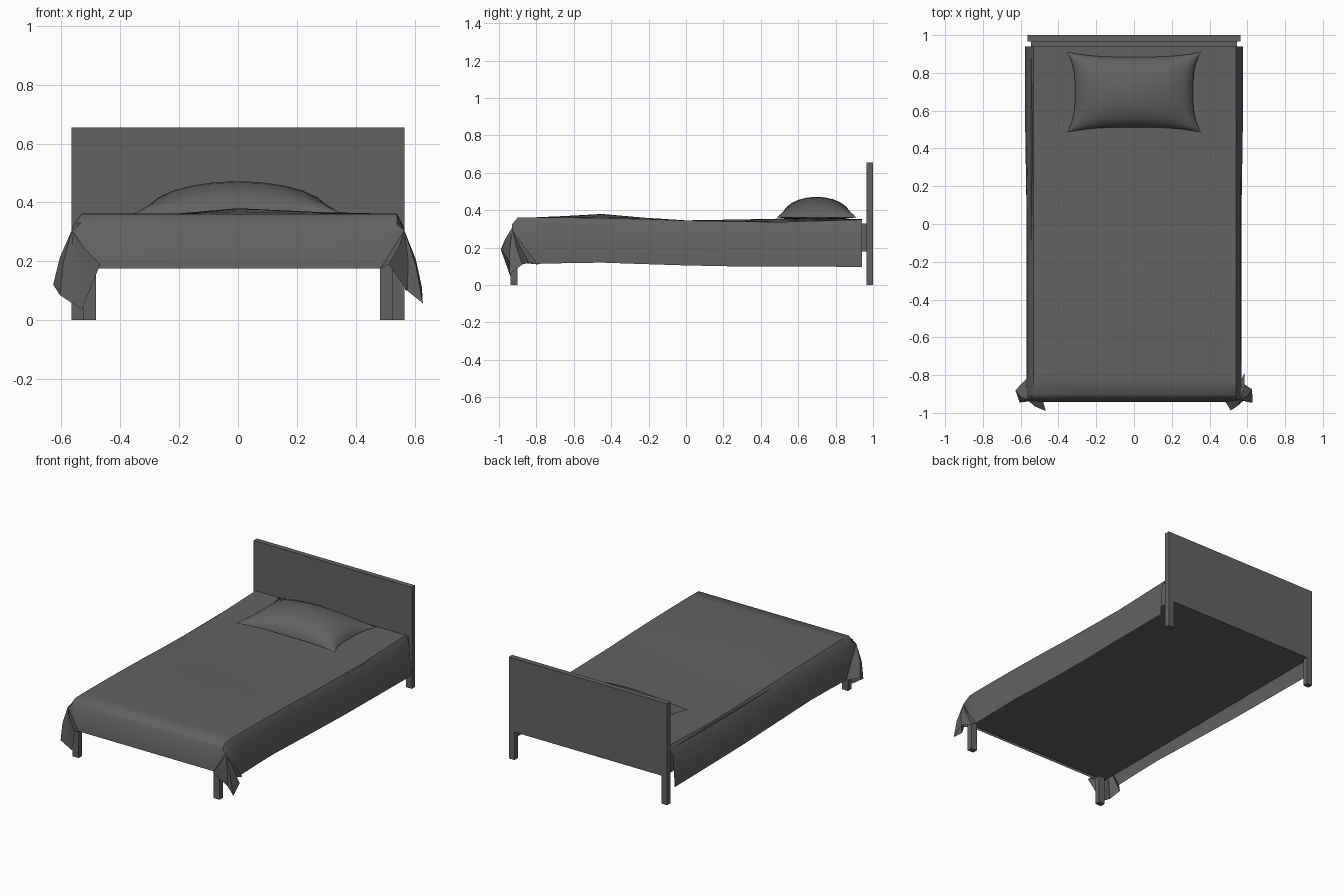
import bpy, bmesh, math

if "Cube" in bpy.data.objects:
    bpy.data.objects.remove(bpy.data.objects["Cube"])

grey = bpy.data.materials.new("dark grey")
grey.diffuse_color = (0.125, 0.122, 0.117, 1)
grey.use_nodes = True
grey.node_tree.nodes["Principled BSDF"].inputs["Base Color"].default_value = grey.diffuse_color


def finish(name, bm, smooth=None):
    bmesh.ops.recalc_face_normals(bm, faces=bm.faces)
    me = bpy.data.meshes.new(name)
    bm.to_mesh(me)
    bm.free()
    me.materials.append(grey)
    ob = bpy.data.objects.new(name, me)
    bpy.context.collection.objects.link(ob)
    if smooth:
        bpy.ops.object.select_all(action='DESELECT')
        ob.select_set(True)
        bpy.context.view_layer.objects.active = ob
        bpy.ops.object.shade_smooth_by_angle(angle=math.radians(smooth))
    return ob


def box(name, lo, hi):
    bm = bmesh.new()
    bmesh.ops.create_cube(bm, size=1)
    for v in bm.verts:
        v.co = [(lo[i] + hi[i]) / 2 + v.co[i] * (hi[i] - lo[i]) for i in range(3)]
    return finish(name, bm)


# Headboard, frame and legs
box("headboard", (-0.565, 0.966, 0.18), (0.565, 1.0, 0.655))
box("bed_frame", (-0.545, -0.925, 0.18), (0.545, 0.966, 0.33))
for side, s in (("left", -1), ("right", 1)):
    a, b = sorted((s * 0.565, s * 0.525))
    box(side + "_back_leg", (a, 0.966, 0), (b, 1.0, 0.18))
    a, b = sorted((s * 0.525, s * 0.482))
    box(side + "_front_leg", (a, -0.937, 0), (b, -0.902, 0.2))

# Blanket: cross-sections lofted along the bed
# y, side edge height, middle height, hem height (0 = no hem), hem half width
rows = [(0.94, 0.35, 0.352, 0.097, 0.578), (0.5, 0.337, 0.355, 0.10, 0.576),
        (0.25, 0.34, 0.35, 0.10, 0.572), (0.0, 0.345, 0.346, 0.105, 0.568),
        (-0.22, 0.353, 0.36, 0.112, 0.568), (-0.45, 0.358, 0.38, 0.12, 0.568),
        (-0.65, 0.361, 0.369, 0.117, 0.568), (-0.82, 0.362, 0.361, 0.113, 0.57),
        (-0.90, 0.36, 0.36, 0, 0), (-0.93, 0.325, 0.325, 0, 0)]
bm = bmesh.new()
grid = []
for y, ze, zm, zh, w in rows:
    zq = ze + 0.4 * (zm - ze)
    shoulder = ze - (0.05 if y > -0.92 else 0.02)
    pts = [(-w, zh), (-0.565, shoulder), (-0.532, ze), (-0.25, ze), (0, zm),
           (0.28, zq), (0.54, ze), (0.565, shoulder), (w, zh)]
    grid.append([bm.verts.new((x, y, z)) if z > 0 else None for x, z in pts])
# front drop
grid.append([None] * 2 + [bm.verts.new((x, -0.943, 0.176))
                          for x in (-0.48, -0.25, 0, 0.25, 0.485)] + [None] * 2)
for r0, r1 in zip(grid, grid[1:]):
    for i in range(8):
        quad = (r0[i], r0[i + 1], r1[i + 1], r1[i])
        if all(quad):
            bm.faces.new(quad)

# loose folds at the two foot corners, fanned out from the corner
folds = {0: [(-0.628, -0.88, 0.12), (-0.605, -0.945, 0.085), (-0.53, -0.935, 0.035),
             (-0.468, -0.99, 0.19)],
         8: [(0.585, -0.79, 0.11), (0.572, -0.84, 0.12), (0.625, -0.875, 0.11),
             (0.628, -0.945, 0.057), (0.575, -0.93, 0.10), (0.512, -0.987, 0.19)]}
for col, pts in folds.items():
    near, inner = (1, 2) if col == 0 else (7, 6)
    c = grid[9][near]
    bm.faces.new((grid[7][near], grid[7][col], grid[8][near]))
    hem = [grid[7][col]] + [bm.verts.new(p) for p in pts] + [grid[10][inner]]
    bm.faces.new((grid[8][near], hem[0], c))
    # middle ring bulges the folds outward a little
    mid = []
    for v in hem[1:-1]:
        m = c.co.lerp(v.co, 0.5)
        m.x *= 1.015
        m.y -= 0.006
        mid.append(bm.verts.new(m))
    bm.faces.new((c, hem[0], mid[0]))
    bm.faces.new((hem[0], hem[1], mid[0]))
    for i in range(len(mid) - 1):
        bm.faces.new((c, mid[i], mid[i + 1]))
        bm.faces.new((mid[i], hem[i + 1], hem[i + 2], mid[i + 1]))
    bm.faces.new((c, mid[-1], hem[-1]))
    bm.faces.new((mid[-1], hem[-2], hem[-1]))
    bm.faces.new((c, grid[9][inner], hem[-1]))
finish("blanket", bm, 50)

# Pillow: two domed sheets with pulled-out corners
bm = bmesh.new()
n = 12
for top in (True, False):
    sheet = []
    for j in range(n + 1):
        v = -math.cos(math.pi * j / n)
        line = []
        for i in range(n + 1):
            u = -math.cos(math.pi * i / n)
            x = u * (0.312 + 0.043 * abs(v) ** 3)
            y = 0.698 + v * (0.186 + 0.027 * abs(u) ** 3)
            dome = (max(0, 1 - u * u) * max(0, 1 - v * v)) ** 0.5
            z = 0.362 + (0.11 if top else -0.014) * dome
            line.append(bm.verts.new((x, y, z)))
        sheet.append(line)
    for j in range(n):
        for i in range(n):
            bm.faces.new((sheet[j][i], sheet[j][i + 1], sheet[j + 1][i + 1], sheet[j + 1][i]))
bmesh.ops.remove_doubles(bm, verts=bm.verts, dist=0.0005)
finish("pillow", bm, 60)
